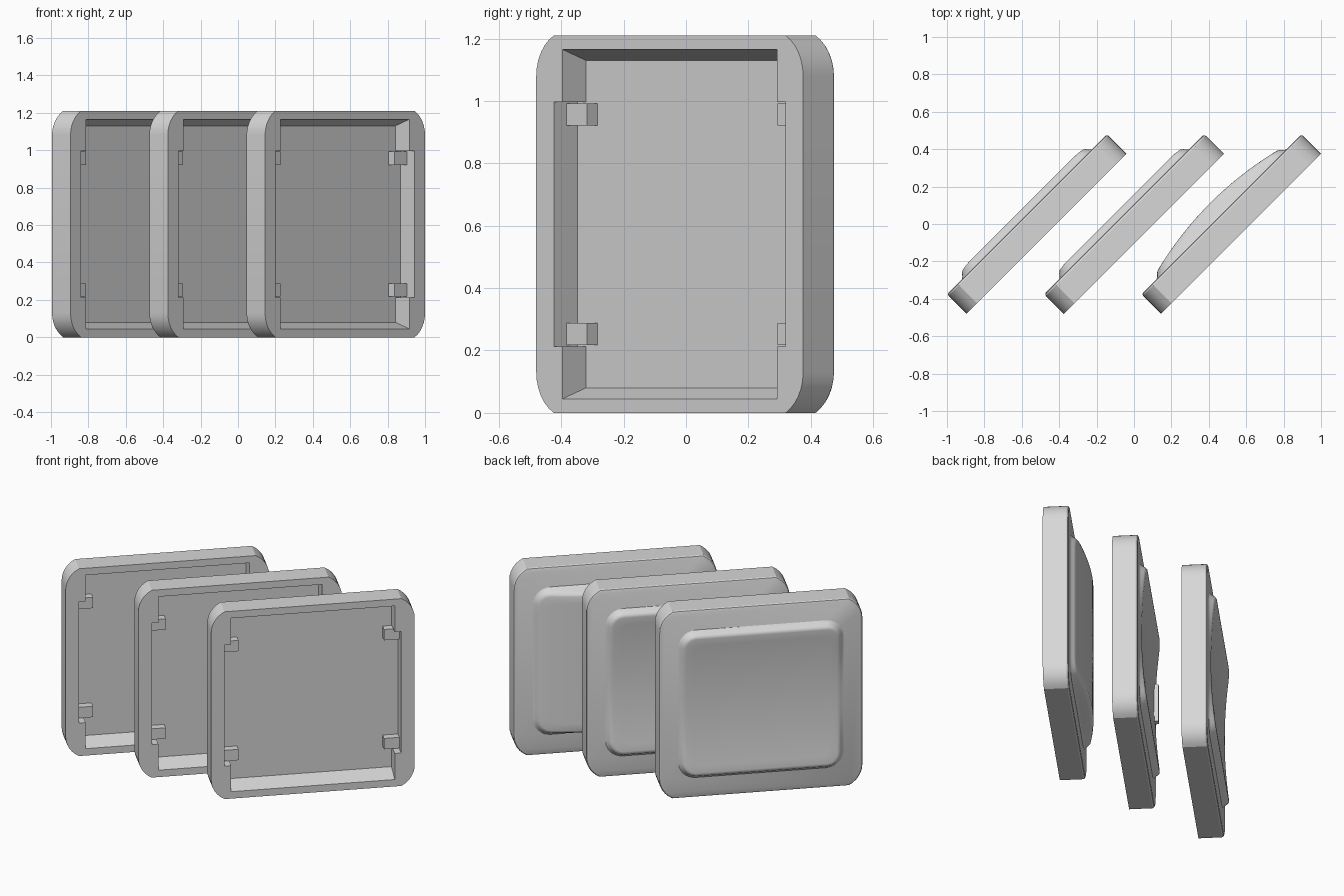
import bpy, bmesh, math
from mathutils import Matrix

if "Cube" in bpy.data.objects:
    bpy.data.objects.remove(bpy.data.objects["Cube"])

grey = bpy.data.materials.new("light_grey_plastic")
grey.diffuse_color = (0.68, 0.68, 0.68, 1)
grey.use_nodes = True
grey.node_tree.nodes["Principled BSDF"].inputs["Base Color"].default_value = grey.diffuse_color

H = 0.605      # half width and half height of a cap
T = 0.074      # half thickness of a cap
FLOOR = 0.031  # depth of the cavity floor


def make(name, bm):
    bmesh.ops.recalc_face_normals(bm, faces=bm.faces)
    me = bpy.data.meshes.new(name)
    bm.to_mesh(me)
    bm.free()
    me.materials.append(grey)
    ob = bpy.data.objects.new(name, me)
    bpy.context.collection.objects.link(ob)
    return ob


def loft(rings, cap_ends=(True, True)):
    """Skin closed rings of (x, y, z) points."""
    bm = bmesh.new()
    vs = [[bm.verts.new(p) for p in r] for r in rings]
    n = len(vs[0])
    for a, b in zip(vs, vs[1:]):
        for i in range(n):
            bm.faces.new((a[i], a[(i + 1) % n], b[(i + 1) % n], b[i]))
    if cap_ends[0]:
        bm.faces.new(vs[0])
    if cap_ends[1]:
        bm.faces.new(vs[-1])
    return bm


def rect(hx, hz, y, cx=0, cz=0):
    return [(cx + sx * hx, y, cz + sz * hz)
            for sx, sz in ((-1, -1), (1, -1), (1, 1), (-1, 1))]


def outline(h, y):
    """Square with corner arcs that meet the top and bottom at an angle."""
    r, sweep, k = 0.146, math.radians(63), h / H
    arc = [(H - r + r * math.cos(sweep * i / 6),
            H - r * math.sin(sweep) + r * math.sin(sweep * i / 6)) for i in range(7)]
    pts = arc + [(-x, z) for x, z in arc[::-1]]
    pts += [(-x, -z) for x, z in arc] + [(x, -z) for x, z in arc[::-1]]
    return [(x * k, y, z * k) for x, z in pts]


def rounded(a, b, r, arc=6, side=12):
    """Rounded rectangle with subdivided sides."""
    corners = []
    for q, (sx, sz) in enumerate(((1, 1), (-1, 1), (-1, -1), (1, -1))):
        corners.append([(sx * (a - r) + r * math.cos(math.pi / 2 * (q + i / arc)),
                         sz * (b - r) + r * math.sin(math.pi / 2 * (q + i / arc)))
                        for i in range(arc + 1)])
    pts = []
    for q in range(4):
        pts += corners[q]
        p, e = corners[q][-1], corners[(q + 1) % 4][0]
        pts += [(p[0] + (e[0] - p[0]) * i / side, p[1] + (e[1] - p[1]) * i / side)
                for i in range(1, side)]
    return pts


def smooth(ob, angle):
    bpy.ops.object.select_all(action='DESELECT')
    ob.select_set(True)
    bpy.context.view_layer.objects.active = ob
    bpy.ops.object.shade_smooth_by_angle(angle=math.radians(angle))


def make_shell(name):
    body = make(name, loft([outline(H, -T), outline(H, T - 0.012),
                            outline(H - 0.004, T - 0.004), outline(H - 0.012, T)]))
    # tapered cavity, then a wider recess along the two sides
    cutters = [make("cavity_cutter", loft([rect(0.487, 0.567, -T - 0.02), rect(0.485, 0.525, FLOOR)])),
               make("recess_cutter", loft([rect(0.525, 0.392, -T - 0.02), rect(0.523, 0.392, FLOOR)]))]
    bpy.context.view_layer.objects.active = body
    for c in cutters:
        m = body.modifiers.new("cut", 'BOOLEAN')
        m.operation, m.solver, m.object = 'DIFFERENCE', 'EXACT', c
        bpy.ops.object.modifier_apply(modifier=m.name)
        bpy.data.objects.remove(c)
    smooth(body, 25)
    return body


def make_pad(name, height):
    """Raised touch surface whose height follows height(x, z)."""
    rings = []
    steps = ((0.0, -0.1), (0.008, 0.04), (0.018, 0.3), (0.028, 0.72), (0.038, 0.94), (0.05, 1.0))
    for inset, f in steps:
        rings.append([(x, T + f * height(x, z), z)
                      for x, z in rounded(0.497 - inset, 0.482 - inset, 0.11 - inset)])
    edge = rounded(0.447, 0.432, 0.06)
    for i in range(9, 0, -1):
        s = i / 10
        rings.append([(x * s, T + height(x * s, z * s), z * s) for x, z in edge])
    ob = make(name, loft(rings, (False, True)))
    smooth(ob, 50)
    return ob


def make_tabs(name):
    """Four small clips near the ends of the side recesses."""
    bm = bmesh.new()
    for sx in (-1, 1):
        for sz in (-1, 1):
            m = Matrix.Translation((sx * 0.48, 0.008, sz * 0.352)) @ Matrix.Diagonal((0.095, 0.05, 0.07, 1))
            bmesh.ops.create_cube(bm, size=1, matrix=m)
    return make(name, bm)


def dished(x, z):
    return 0.01 + 0.03 * (z / 0.44) ** 2


def domed(x, z):
    return 0.085 - 0.055 * (x / 0.45) ** 2


# three caps standing in a row, each turned by 45 degrees
for label, cx, shape in (("left", -0.52, dished), ("middle", 0.0, dished), ("right", 0.52, domed)):
    parts = [make_shell(label + "_cap_shell"),
             make_pad(label + "_cap_pad", shape),
             make_tabs(label + "_cap_clips")]
    if label == "middle":
        # raised finger ridge
        parts.append(make("finger_ridge", loft([rect(0.02, 0.125, T, -0.38),
                                                rect(0.018, 0.12, T + 0.036, -0.38)])))
    for p in parts:
        p.data.transform(Matrix.Translation((cx, 0, H)) @ Matrix.Rotation(math.pi / 4, 4, 'Z'))
